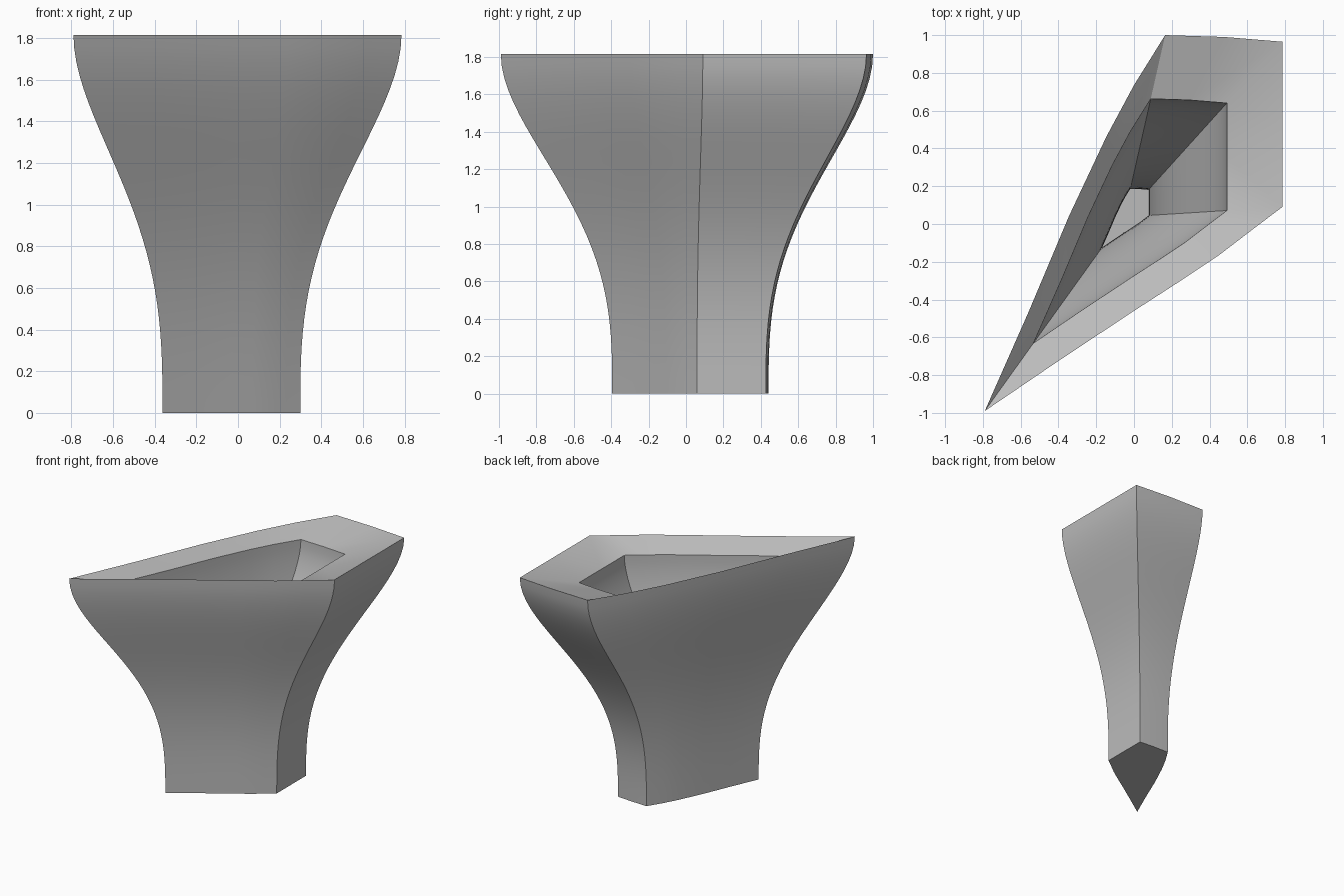
import bpy, bmesh, math

cube = bpy.data.objects.get("Cube")
if cube:
    bpy.data.objects.remove(cube, do_unlink=True)

stone = bpy.data.materials.new("plain grey")
stone.use_nodes = True
grey = (0.5, 0.5, 0.5, 1)
stone.diffuse_color = grey
stone.node_tree.nodes["Principled BSDF"].inputs["Base Color"].default_value = grey

# Plan outline at the top, counter-clockwise from the pointed corner
OUTLINE = [(-0.79, -0.99), (-0.4, -0.725), (0.0, -0.46), (0.24, -0.305), (0.45, -0.165),
           (0.62, -0.035), (0.785, 0.09), (0.785, 0.53), (0.785, 0.965), (0.48, 0.99),
           (0.165, 1.0), (0.0, 0.735), (-0.145, 0.465), (-0.345, 0.04), (-0.56, -0.47)]
CENTRE = (-0.053, 0.037)
HEIGHT = 1.815
STEPS = 28


def flare(t):
    """Flowing profile that is upright at both ends and flares late."""
    s = t ** 1.53
    return s * s * (3 - 2 * s)


def ring(bm, scale, z):
    cx, cy = CENTRE
    return [bm.verts.new((cx + (x - cx) * scale, cy + (y - cy) * scale, z))
            for x, y in OUTLINE]


def wall(bm, low_scale, high_scale, low_z, high_z):
    rings = []
    for i in range(STEPS + 1):
        t = i / STEPS
        k = low_scale + (high_scale - low_scale) * flare(t)
        rings.append(ring(bm, k, low_z + (high_z - low_z) * t))
    return rings


def bridge(bm, a, b):
    n = len(a)
    for i in range(n):
        j = (i + 1) % n
        bm.faces.new((a[i], a[j], b[j], b[i]))


bm = bmesh.new()
# Outer wall and underside
outer = wall(bm, 0.42, 1.0, 0.0, HEIGHT)
for a, b in zip(outer, outer[1:]):
    bridge(bm, a, b)
bm.faces.new(outer[0][::-1])
# Tapering hollow with a small floor
inner = wall(bm, 0.155, 0.65, 0.1, 1.73)
for a, b in zip(inner, inner[1:]):
    bridge(bm, b, a)
bm.faces.new(inner[0])
# Rim sloping inwards
bridge(bm, outer[-1], inner[-1])
bmesh.ops.recalc_face_normals(bm, faces=bm.faces)

mesh = bpy.data.meshes.new("flared_vessel")
bm.to_mesh(mesh)
bm.free()
mesh.materials.append(stone)
vessel = bpy.data.objects.new("flared_vessel", mesh)
bpy.context.collection.objects.link(vessel)
bpy.ops.object.select_all(action='DESELECT')
vessel.select_set(True)
bpy.context.view_layer.objects.active = vessel
bpy.ops.object.shade_smooth_by_angle(angle=math.radians(30))
